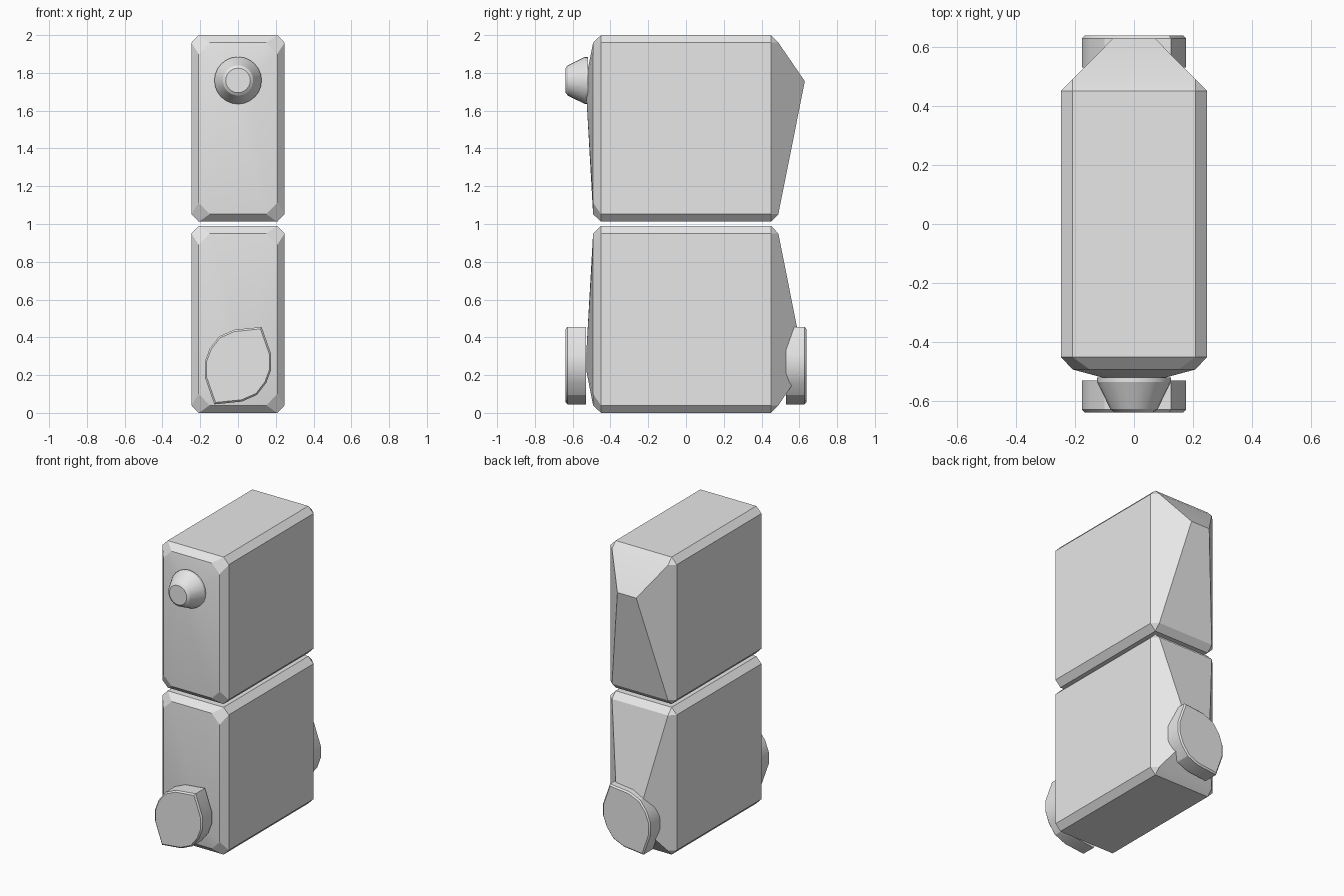
import bpy, bmesh, math
from mathutils import Vector

cube = bpy.data.objects.get("Cube")
if cube:
    bpy.data.objects.remove(cube, do_unlink=True)

grey = bpy.data.materials.new("plain grey")
grey.use_nodes = True
grey.diffuse_color = (0.8, 0.8, 0.8, 1)
grey.node_tree.nodes["Principled BSDF"].inputs["Base Color"].default_value = (0.8, 0.8, 0.8, 1)


def hull(name, points, origin, angle):
    """Convex solid around the points, shaded smooth below the given angle."""
    bm = bmesh.new()
    for p in points:
        bm.verts.new(Vector(p) + Vector(origin))
    bmesh.ops.convex_hull(bm, input=bm.verts[:])
    loose = [v for v in bm.verts if not v.link_faces]
    bmesh.ops.delete(bm, geom=loose, context='VERTS')
    bmesh.ops.dissolve_limit(bm, angle_limit=math.radians(0.5),
                             verts=bm.verts[:], edges=bm.edges[:])
    bmesh.ops.recalc_face_normals(bm, faces=bm.faces[:])
    mesh = bpy.data.meshes.new(name)
    bm.to_mesh(mesh)
    bm.free()
    mesh.materials.append(grey)
    ob = bpy.data.objects.new(name, mesh)
    bpy.context.collection.objects.link(ob)
    bpy.ops.object.select_all(action='DESELECT')
    ob.select_set(True)
    bpy.context.view_layer.objects.active = ob
    bpy.ops.object.shade_smooth_by_angle(angle=math.radians(angle))
    return ob


def body(name, mid_z, half, flip):
    """Chamfered block with a hipped back and a faintly raised front."""
    pts = []
    for sx in (-1, 1):
        for sz in (-1, 1):
            for y in (-0.45, 0.45):
                pts.append((sx * 0.247, y, sz * (half - 0.04)))   # side
                pts.append((sx * 0.208, y, sz * half))            # top and bottom
            pts.append((sx * 0.208, 0.489, sz * (half - 0.04)))   # back rim
            pts.append((sx * 0.208, -0.492, sz * (half - 0.1)))   # front rim, cut corners
            pts.append((sx * 0.15, -0.492, sz * (half - 0.04)))
        pts.append((sx * 0.07, 0.629, flip * 0.25))               # back ridge
        pts.append((sx * 0.06, -0.532, flip * 0.25))              # front ridge
    return hull(name, pts, (0, 0, mid_z), 20)


body("upper_body", 1.506, 0.494, 1)
body("lower_body", 0.495, 0.495, -1)

# Round knob on the upper front: radius at each depth
knob = [(0.125, -0.52), (0.125, -0.535), (0.08, -0.626), (0.065, -0.637)]
sides = 24
ring = [2 * math.pi * i / sides for i in range(sides)]
hull("front_knob", [(r * math.cos(a), y, r * math.sin(a)) for r, y in knob for a in ring],
     (0, 0, 1.76), 25)

# Irregular discs low on the front and back; the outline is point-symmetric
half_outline = [(0.125, 0.205), (0.176, 0.06), (0.176, -0.02),
                (0.15, -0.09), (0.10, -0.155), (0.02, -0.19)]
outline = half_outline + [(-x, -z) for x, z in half_outline]
for name, s in (("front_disc", -1), ("back_disc", 1)):
    layers = [(1, 0.53), (1, 0.628), (0.95, 0.637)]
    hull(name, [(k * x, s * y, k * z) for k, y in layers for x, z in outline],
         (0, 0, 0.25), 25)
